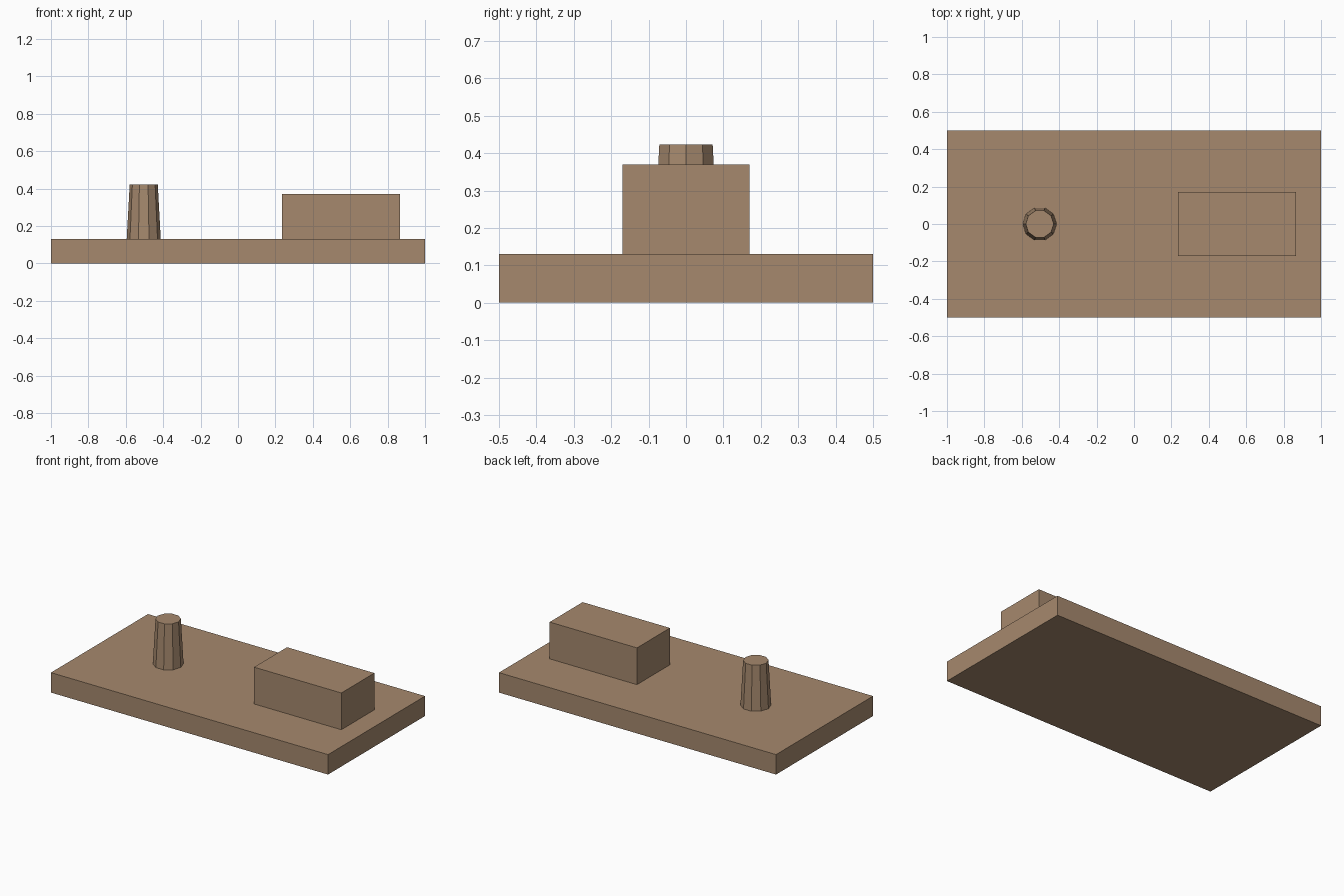
import bpy
import math

cube = bpy.data.objects.get("Cube")
if cube:
    bpy.data.objects.remove(cube, do_unlink=True)

# Single wood colour
wood = bpy.data.materials.new("tan_wood")
wood.use_nodes = True
colour = (0.38, 0.25, 0.155, 1)
wood.diffuse_color = colour
wood.node_tree.nodes["Principled BSDF"].inputs["Base Color"].default_value = colour

BASE_TOP = 0.13


def finish(name):
    obj = bpy.context.object
    obj.name = name
    obj.data.materials.append(wood)
    return obj


def box(name, x, z_low, z_high, width, depth):
    bpy.ops.mesh.primitive_cube_add(size=1, location=(x, 0, (z_low + z_high) / 2))
    obj = finish(name)
    obj.scale = (width, depth, z_high - z_low)
    bpy.ops.object.transform_apply(location=False, rotation=False, scale=True)
    return obj


# Flat base slab
box("base_slab", 0, 0, BASE_TOP, 2, 1)

# Raised rectangular block on the left
box("raised_block", 0.55, BASE_TOP, 0.37, 0.63, 0.34)

# Tapered ten-sided peg on the right, with corners along the x axis
peg_top = 0.423
bpy.ops.mesh.primitive_cone_add(
    vertices=10, radius1=0.091, radius2=0.075, depth=peg_top - BASE_TOP,
    location=(-0.504, 0, (BASE_TOP + peg_top) / 2), rotation=(0, 0, math.pi / 2))
finish("tapered_peg")
